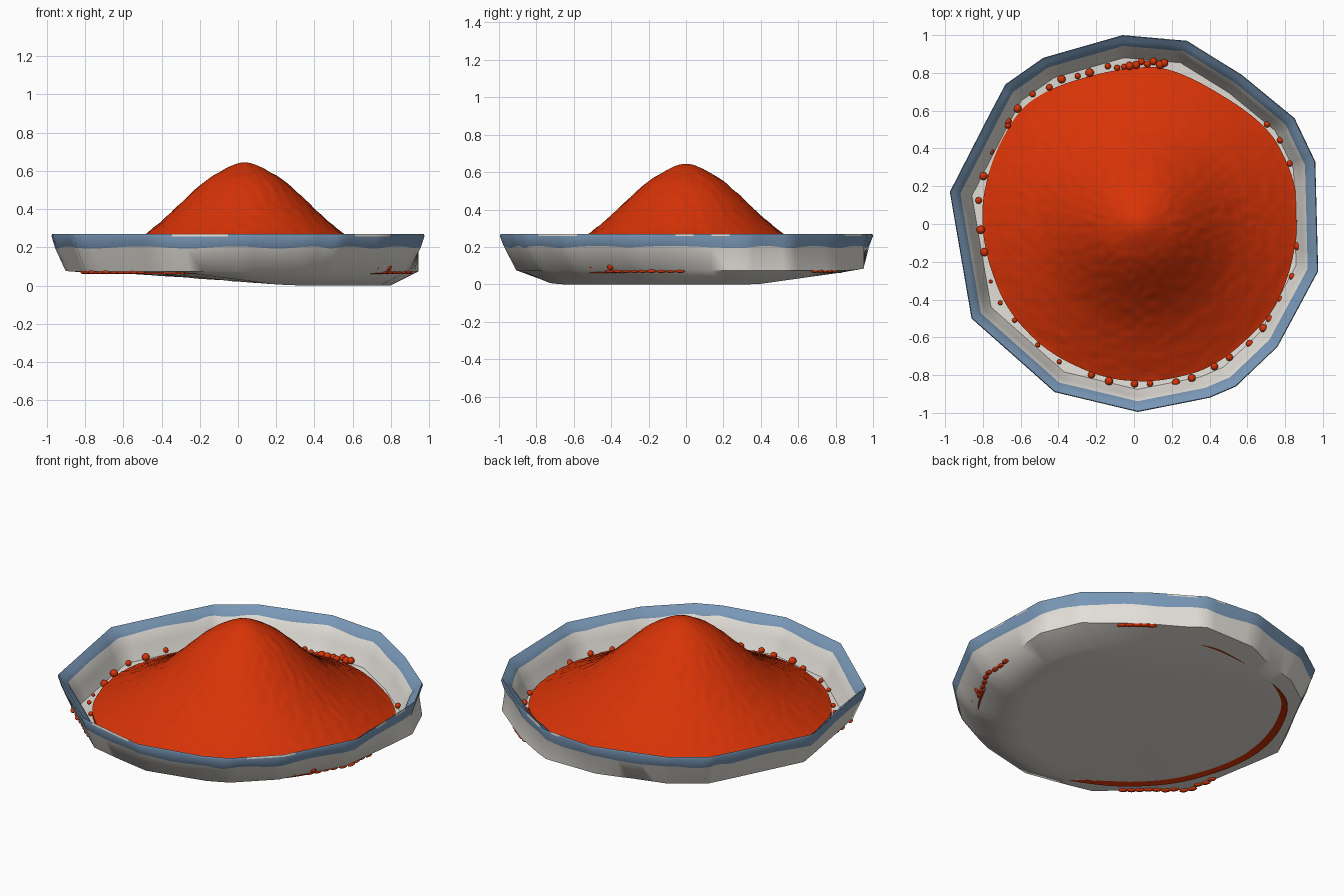
import bpy, bmesh, math, random
from mathutils import Matrix, Vector, noise

random.seed(4)
if "Cube" in bpy.data.objects:
    bpy.data.objects.remove(bpy.data.objects["Cube"])


def material(name, rgb):
    m = bpy.data.materials.new(name)
    m.use_nodes = True
    m.diffuse_color = (*rgb, 1)
    bsdf = m.node_tree.nodes["Principled BSDF"]
    bsdf.inputs["Base Color"].default_value = (*rgb, 1)
    bsdf.inputs["Roughness"].default_value = 0.8
    return m


WHITE = material("glazed white", (0.77, 0.74, 0.69))
BLUE = material("rim blue", (0.19, 0.31, 0.47))
RED = material("spice red", (0.68, 0.033, 0.002))


def resample(points, steps):
    """Split every edge of a closed outline into equal steps."""
    pts = [Vector(p) for p in points]
    return [a.lerp(b, i / steps)
            for a, b in zip(pts, pts[1:] + pts[:1]) for i in range(steps)]


def along(outline, degrees):
    """Point of an outline nearest to a direction from the centre."""
    a = math.radians(degrees)
    ray = Vector((math.cos(a), math.sin(a)))
    return ray * max(outline, key=lambda p: p.normalized().dot(ray)).length


def bridge(bm, rings, pick):
    """Join rings of vertices with quads; pick(row, column) gives the material."""
    n = len(rings[0])
    for r, (a, b) in enumerate(zip(rings, rings[1:])):
        for i in range(n):
            j = (i + 1) % n
            bm.faces.new((a[i], b[i], b[j], a[j])).material_index = pick(r, i)


def cap(bm, ring, centre):
    tip = bm.verts.new(centre)
    for i in range(len(ring)):
        bm.faces.new((ring[i], ring[(i + 1) % len(ring)], tip))


def finish(bm, name, mats, angle):
    bmesh.ops.recalc_face_normals(bm, faces=bm.faces)
    me = bpy.data.meshes.new(name)
    bm.to_mesh(me)
    bm.free()
    ob = bpy.data.objects.new(name, me)
    bpy.context.collection.objects.link(ob)
    for m in mats:
        me.materials.append(m)
    bpy.ops.object.select_all(action='DESELECT')
    ob.select_set(True)
    bpy.context.view_layer.objects.active = ob
    bpy.ops.object.shade_smooth_by_angle(angle=math.radians(angle))


# Uneven hand-made bowl, counter-clockwise outline
rim = [(0.975, -0.25), (0.96, 0.33), (0.85, 0.56), (0.57, 0.79), (0.28, 0.97),
       (-0.06, 1.0), (-0.48, 0.88), (-0.68, 0.74), (-0.76, 0.59),
       (-0.975, 0.17), (-0.86, -0.5), (-0.42, -0.89), (0.02, -0.995),
       (0.4, -0.92), (0.54, -0.86), (0.76, -0.65)]
outline = resample(rim, 6)


def base_height(x, y):
    """Underside tilts up to the right and back, with a steeper front facet."""
    tilt = 0.05 * (0.93 * (0.3 - x) + 0.38 * (y + 0.8))
    facet = max(0, 0.82 * (0.2 - x) - 0.57 * (y + 0.75))
    return max(0, tilt, 0.14 * (y - 0.38), min(0.068, tilt + 0.1 * facet))


def foot_scale(p):
    """The wall stands steeper at the back left and leans in at the front left."""
    return 0.925 + 0.1 * max(0, p.x + p.y - 0.7) - 0.04 * max(0, p.x - p.y - 0.7)


bm = bmesh.new()
rings = []
# Inner wall, rim, outer wall: (scale, height)
section = [(0.72, 0.077), (0.88, 0.087), (0.918, 0.16), (0.943, 0.226),
           (0.97, 0.25), (0.996, 0.27), (1, 0.258), (0.98, 0.2)]
for row, (s, z) in enumerate(section):
    ring = []
    for k, p in enumerate(outline):
        wobble = 0.006 * math.sin(k * 0.9) if row in (3, 7) else 0
        low = max(z, base_height(p.x * s, p.y * s) + 0.004)
        ring.append(bm.verts.new((p.x * s, p.y * s, low + wobble)))
    rings.append(ring)
# Foot of the wall
ring = []
for p in outline:
    q = p * foot_scale(p)
    ring.append(bm.verts.new((q.x, q.y, max(0.075, base_height(q.x, q.y) + 0.004))))
rings.append(ring)
# Underside
for s in (0.83, 0.72, 0.6, 0.45, 0.25):
    ring = []
    for p in outline:
        q = p * s * (1 - 0.16 * max(0, p.x - p.y - 0.7))
        ring.append(bm.verts.new((q.x, q.y, base_height(q.x, q.y))))
    rings.append(ring)

# Worn patches of the rim, in degrees
worn = [(246, 263), (305, 320), (354, 360), (6, 12), (60, 68), (74, 80)]


def glaze(row, col):
    p = outline[col]
    turn = math.degrees(math.atan2(p.y, p.x)) % 360
    if row == 5 and any(a <= turn <= b for a, b in worn):
        return 0
    return 1 if 3 <= row <= 6 else 0


bridge(bm, rings, glaze)
cap(bm, rings[-1], (0, 0, base_height(0, 0)))
finish(bm, "bowl", [WHITE, BLUE], 55)

# Heap of powder
edge = [(0.87, 0), (0.85, 0.25), (0.7, 0.54), (0.2, 0.84), (-0.1, 0.82),
        (-0.42, 0.73), (-0.61, 0.61), (-0.75, 0.35), (-0.81, 0.1),
        (-0.79, -0.15), (-0.68, -0.45), (-0.46, -0.68), (-0.16, -0.82),
        (0.12, -0.84), (0.43, -0.76), (0.72, -0.5), (0.83, -0.25)]
slope = [(0, 0.65), (0.06, 0.635), (0.2, 0.555), (0.3, 0.465), (0.4, 0.367),
         (0.52, 0.266), (0.65, 0.188), (0.83, 0.097), (1, 0.06)]


def heap_height(r):
    for (r0, z0), (r1, z1) in zip(slope, slope[1:]):
        if r <= r1:
            return z0 + (z1 - z0) * (r - r0) / (r1 - r0)
    return slope[-1][1]


def smooth_height(r):
    return sum(heap_height(abs(r + d * 0.02)) for d in range(-2, 3)) / 5


corners = resample(edge, 10)
count = len(corners)
heap_edge = [sum((corners[(i + d) % count] for d in range(-4, 5)), Vector((0, 0))) / 9
             for i in range(count)]
peak = Vector((0.035, 0))
bm = bmesh.new()
# Underside and thin foot, then the slope up to the peak
rings = [[bm.verts.new((p.x * s, p.y * s, z)) for p in heap_edge]
         for s, z in ((0.88, 0.08), (1, 0.06))]
for step in range(45, 0, -1):
    ring = []
    for p in heap_edge:
        q = peak.lerp(p, step / 45)
        r = (q - peak).length
        grain = noise.noise((q.x * 26, q.y * 26, 0)) * 0.006 * min(1, r * 4)
        ring.append(bm.verts.new((q.x, q.y, smooth_height(r) + grain)))
    rings.append(ring)
bridge(bm, rings, lambda r, c: 0)
cap(bm, rings[-1], (peak.x, peak.y, 0.643))
finish(bm, "powder_heap", [RED], 60)

# Loose grains round the foot of the heap: (start, end, count) in degrees
runs = [(-105, -40, 10), (-35, 38, 9), (79, 96, 9), (100, 140, 8), (142, 190, 6),
        (200, 240, 5)]
bm = bmesh.new()
for start, end, amount in runs:
    for i in range(amount):
        turn = start + (end - start) * (i + random.uniform(-0.2, 0.2)) / (amount - 1)
        spot = along(heap_edge, turn)
        spot += spot.normalized() * random.uniform(0.01, 0.03)
        size = random.uniform(0.016, 0.023) * (0.6 if start == 200 else 1)
        place = Matrix.Translation((spot.x, spot.y, random.uniform(0.095, 0.11)))
        bmesh.ops.create_icosphere(bm, subdivisions=2, radius=size, matrix=place)
finish(bm, "loose_grains", [RED], 60)

# Grains showing through cracks low in the wall: (start, end, count) in degrees
cracks = [(-28, -2, 9), (46, 56, 5), (200, 234, 12)]
bm = bmesh.new()
for start, end, amount in cracks:
    for i in range(amount):
        turn = start + (end - start) * i / (amount - 1)
        p = along(outline, turn)
        spot = p * (foot_scale(p) - 0.012)
        place = (Matrix.Translation((spot.x, spot.y, 0.07))
                 @ Matrix.Rotation(math.radians(turn), 4, 'Z')
                 @ Matrix.Diagonal((1, 1.8, 0.6, 1)))
        bmesh.ops.create_icosphere(bm, subdivisions=2, radius=0.015, matrix=place)
finish(bm, "crack_grains", [RED], 60)
